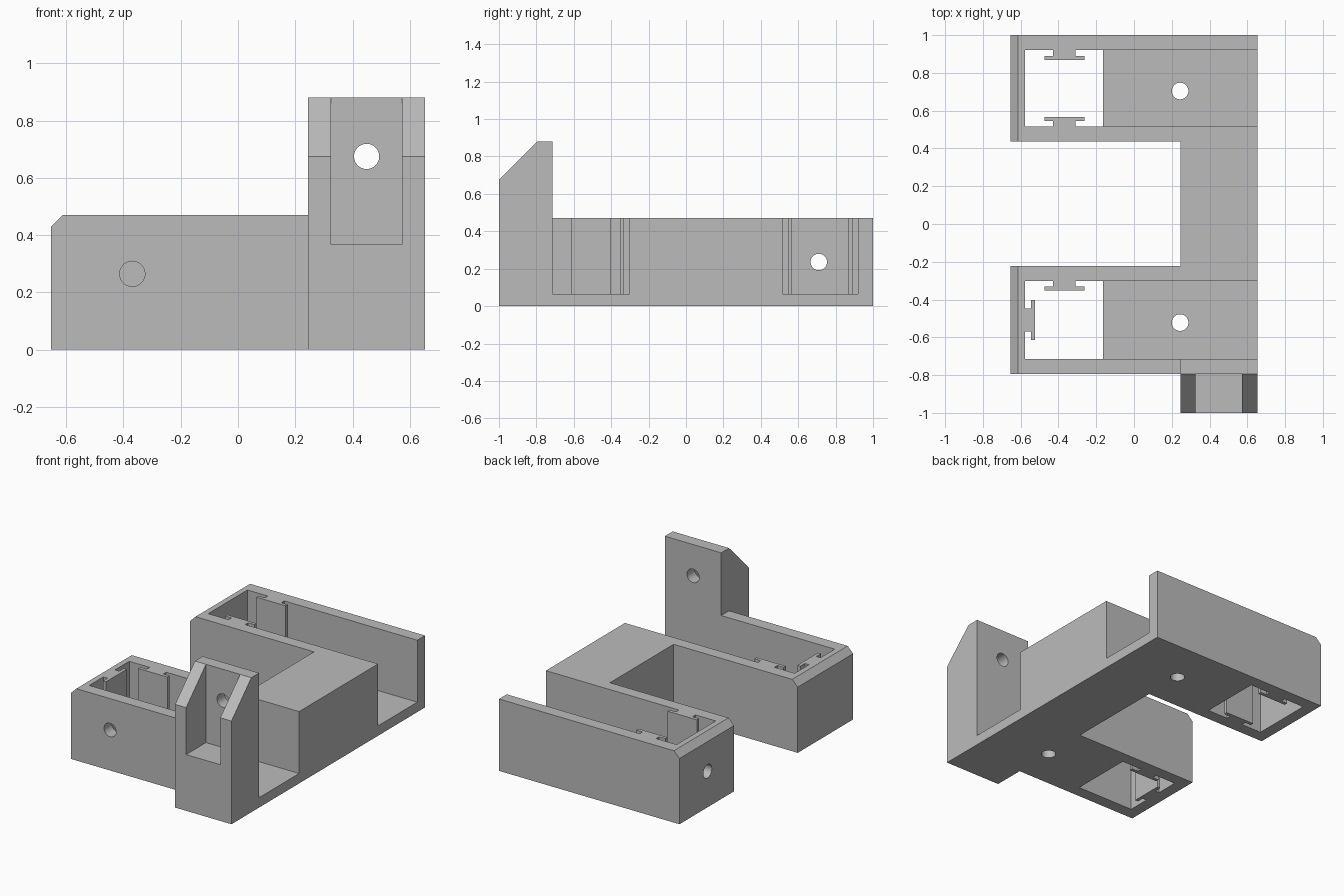
import bpy
import bmesh
from math import cos, sin, tau

cube = bpy.data.objects.get("Cube")
if cube:
    bpy.data.objects.remove(cube, do_unlink=True)

grey = bpy.data.materials.new("plain_grey")
grey.use_nodes = True
grey.diffuse_color = (0.5, 0.5, 0.5, 1)
grey.node_tree.nodes["Principled BSDF"].inputs["Base Color"].default_value = (0.5, 0.5, 0.5, 1)


def prism(name, axis, points, lo, hi):
    """Extrude a 2D profile along an axis; points use the other two axes in order."""
    bm = bmesh.new()
    verts = []
    for point in points:
        co = list(point)
        co.insert("xyz".index(axis), lo)
        verts.append(bm.verts.new(co))
    face = bm.faces.new(verts)
    grown = bmesh.ops.extrude_face_region(bm, geom=[face])["geom"]
    for v in grown:
        if isinstance(v, bmesh.types.BMVert):
            v.co["xyz".index(axis)] = hi
    bmesh.ops.recalc_face_normals(bm, faces=bm.faces)
    mesh = bpy.data.meshes.new(name)
    bm.to_mesh(mesh)
    bm.free()
    mesh.materials.append(grey)
    obj = bpy.data.objects.new(name, mesh)
    bpy.context.collection.objects.link(obj)
    return obj


def rect(u0, u1, v0, v1):
    return [(u0, v0), (u1, v0), (u1, v1), (u0, v1)]


def circle(u, v, r=0.044, sides=48):
    return [(u + r * cos(tau * i / sides), v + r * sin(tau * i / sides)) for i in range(sides)]


def combine(target, tool, operation):
    """Apply a boolean and discard the tool."""
    mod = target.modifiers.new(operation, "BOOLEAN")
    mod.object = tool
    mod.operation = operation
    mod.solver = "EXACT"
    bpy.context.view_layer.objects.active = target
    bpy.ops.object.modifier_apply(modifier=mod.name)
    bpy.data.objects.remove(tool, do_unlink=True)


SIDE, TOP, FLOOR = 0.653, 0.47, 0.065
INNER, OPENING, WALL = 0.245, -0.163, -0.576
FRONT, BACK_OF_WALL = -0.795, -0.714

# C-shaped body
body = prism("bracket_body", "z", [
    (-SIDE, FRONT), (SIDE, FRONT), (SIDE, 1), (-SIDE, 1),
    (-SIDE, 0.436), (INNER, 0.436), (INNER, -0.222), (-SIDE, -0.222)], 0, TOP)

# Front tower with sloped cheeks
tower = prism("tower", "x", [
    (-1, 0), (-1, 0.675), (FRONT, 0.88), (BACK_OF_WALL, 0.88), (BACK_OF_WALL, 0)], INNER, SIDE)
combine(body, tower, "UNION")

# Chamfer on the arm ends
chamfer = prism("end_chamfer", "y", [(-0.7, 0.383), (-0.6, 0.483), (-0.7, 0.483)], -1.1, 1.1)
combine(body, chamfer, "DIFFERENCE")

# Open channels with a floor and a through window
for y0, y1 in ((BACK_OF_WALL, -0.301), (0.515, 0.92)):
    channel = prism("channel", "y", [
        (WALL, -0.1), (OPENING, -0.1), (OPENING, FLOOR), (0.75, FLOOR), (0.75, 0.6), (WALL, 0.6)], y0, y1)
    combine(body, channel, "DIFFERENCE")

# Pocket between the tower cheeks
combine(body, prism("tower_pocket", "y", rect(0.325, 0.572, 0.368, 1), -1.1, FRONT), "DIFFERENCE")

# Round holes: axis, centre, extent
for axis, centre, lo, hi in (
        ("y", (0.449, 0.675), -0.9, -0.6), ("y", (-0.369, 0.265), -0.9, -0.6),
        ("x", (0.71, 0.236), -0.75, -0.5),
        ("z", (0.244, 0.704), -0.1, 0.2), ("z", (0.244, -0.522), -0.1, 0.2)):
    combine(body, prism("hole", axis, circle(*centre), lo, hi), "DIFFERENCE")

# T-shaped rails on the window walls
half_rail = [(0.06, -0.01), (0.06, 0.03), (0.106, 0.03), (0.106, 0.052)]
rail = half_rail + [(-a, out) for a, out in reversed(half_rail)]
for wall, direction in ((0.92, -1), (0.515, 1), (-0.301, -1)):
    points = [(-0.369 + a, wall + direction * out) for a, out in rail]
    combine(body, prism("rail", "z", points, 0, TOP), "UNION")
end_rail = [(WALL + out, -0.508 + a) for a, out in rail]
combine(body, prism("end_rail", "z", end_rail, 0, TOP), "UNION")

# Smooth hole walls, keep all other edges sharp
bpy.ops.object.select_all(action="DESELECT")
body.select_set(True)
bpy.context.view_layer.objects.active = body
bpy.ops.object.shade_smooth_by_angle()
